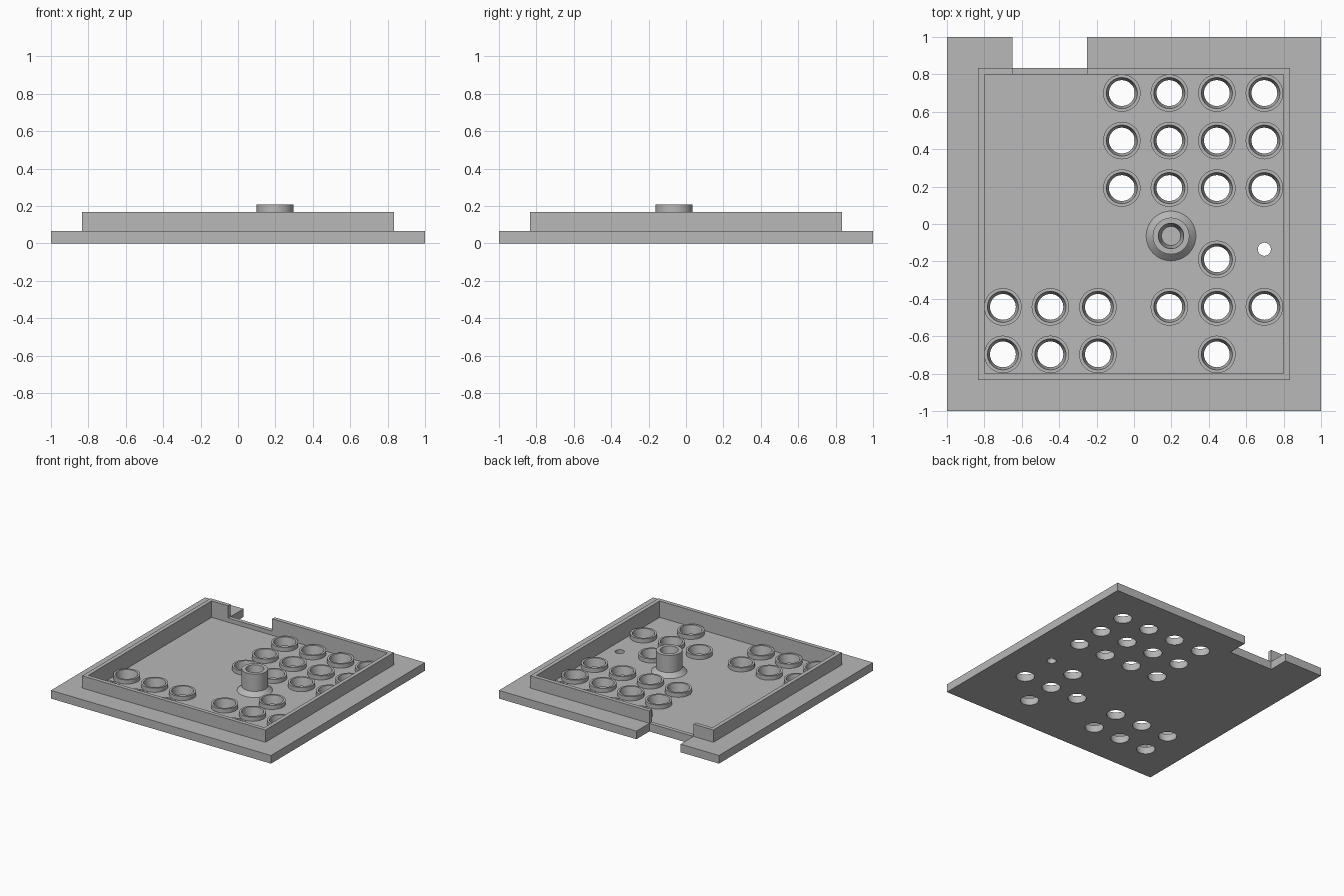
import bpy, bmesh, math

cube = bpy.data.objects.get("Cube")
if cube:
    bpy.data.objects.remove(cube, do_unlink=True)

FLOOR, FLANGE, WALL, POST = 0.033, 0.067, 0.168, 0.208
PITCH = 0.254
SEG = 48
HOLE_LOW, HOLE_TOP, RING = 0.069, 0.083, 0.1

grey = bpy.data.materials.new("plain grey")
grey.use_nodes = True
grey.diffuse_color = (0.48, 0.48, 0.48, 1)
grey.node_tree.nodes["Principled BSDF"].inputs["Base Color"].default_value = (0.48, 0.48, 0.48, 1)


def finish(name, bm):
    bmesh.ops.recalc_face_normals(bm, faces=bm.faces)
    mesh = bpy.data.meshes.new(name)
    bm.to_mesh(mesh)
    bm.free()
    mesh.materials.append(grey)
    obj = bpy.data.objects.new(name, mesh)
    bpy.context.collection.objects.link(obj)
    return obj


def add_box(bm, x0, x1, y0, y1, z0, z1):
    verts = bmesh.ops.create_cube(bm, size=1)["verts"]
    for v in verts:
        v.co.x = x1 if v.co.x > 0 else x0
        v.co.y = y1 if v.co.y > 0 else y0
        v.co.z = z1 if v.co.z > 0 else z0


def box(name, *bounds):
    bm = bmesh.new()
    add_box(bm, *bounds)
    return finish(name, bm)


def add_lathe(bm, profile, x, y, ring=False):
    """Turn (radius, z) points about a vertical axis; cap the ends or close into a ring."""
    loops = []
    for r, z in profile:
        loops.append([bm.verts.new((x + r * math.cos(math.tau * i / SEG),
                                    y + r * math.sin(math.tau * i / SEG), z)) for i in range(SEG)])
    pairs = list(zip(loops, loops[1:]))
    if ring:
        pairs.append((loops[-1], loops[0]))
    else:
        bm.faces.new(loops[0])
        bm.faces.new(loops[-1])
    for a, b in pairs:
        for i in range(SEG):
            j = (i + 1) % SEG
            bm.faces.new((a[i], a[j], b[j], b[i]))


def boolean(target, tool, operation):
    mod = target.modifiers.new("cut", "BOOLEAN")
    mod.operation, mod.solver, mod.object = operation, "EXACT", tool
    bpy.context.view_layer.update()
    graph = bpy.context.evaluated_depsgraph_get()
    mesh = bpy.data.meshes.new_from_object(target.evaluated_get(graph))
    target.modifiers.clear()
    target.data = mesh
    bpy.data.objects.remove(tool, do_unlink=True)


def smooth(obj):
    bpy.ops.object.select_all(action="DESELECT")
    obj.select_set(True)
    bpy.context.view_layer.objects.active = obj
    bpy.ops.object.shade_smooth_by_angle(angle=math.radians(25))


# Hole positions: upper right block, lower left block, lower right cluster
x_right = [-0.065 + PITCH * i for i in range(4)]
x_left = [-0.701 + PITCH * i for i in range(3)]
y_low = [-0.697, -0.443]
holes = [(x, 0.7 - PITCH * j) for x in x_right for j in range(3)]
holes += [(x, y) for x in x_left for y in y_low]
holes += [(x, y_low[1]) for x in x_right[1:]]
holes += [(x_right[2], y_low[0]), (x_right[2], y_low[1] + PITCH)]

# Tray: flanged plate with raised wall, hollowed pocket and rear cable notch
tray = box("tray", -1, 1, -1, 1, 0, FLANGE)
boolean(tray, box("wall", -0.833, 0.833, -0.833, 0.833, 0.02, WALL), "UNION")
boolean(tray, box("pocket", -0.8, 0.8, -0.8, 0.8, FLOOR, 1), "DIFFERENCE")
boolean(tray, box("notch", -0.65, -0.25, 0.833, 1.2, -1, 1), "DIFFERENCE")
boolean(tray, box("wall_gap", -0.65, -0.25, 0.7, 1.2, FLANGE, 1), "DIFFERENCE")

# Tapered holes and one small pin hole through the floor
slope = (HOLE_TOP - HOLE_LOW) / FLANGE
bm = bmesh.new()
for x, y in holes:
    add_lathe(bm, [(HOLE_LOW - slope * 0.02, -0.02), (HOLE_TOP, FLANGE)], x, y)
add_lathe(bm, [(0.035, -0.02), (0.035, FLANGE)], x_right[3], -0.135)
boolean(tray, finish("hole_cutters", bm), "DIFFERENCE")
smooth(tray)

# Raised collars round the holes
bm = bmesh.new()
for x, y in holes:
    add_lathe(bm, [(HOLE_LOW + slope * FLOOR, FLOOR), (HOLE_TOP, FLANGE),
                   (RING, FLANGE), (RING, FLOOR)], x, y, ring=True)
smooth(finish("hole_collars", bm))

# Post with flared foot and blind tapered socket
bm = bmesh.new()
add_lathe(bm, [(0.133, FLOOR), (0.098, FLANGE), (0.098, POST),
               (0.068, POST), (0.051, 0.1)], 0.198, -0.064)
smooth(finish("post", bm))
